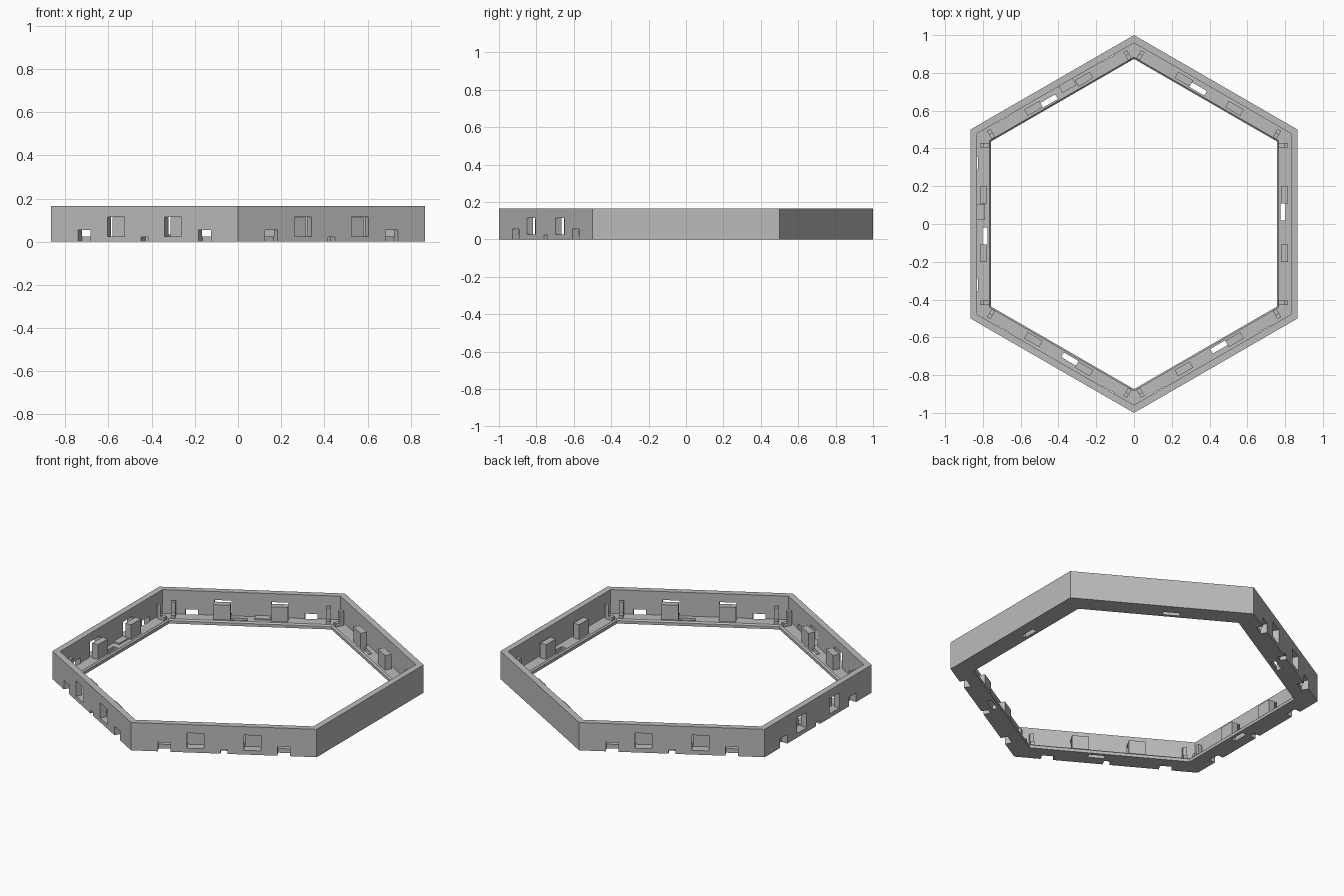
import bpy, bmesh
from math import radians, cos
from mathutils import Matrix, Vector

cube = bpy.data.objects.get("Cube")
if cube:
    bpy.data.objects.remove(cube, do_unlink=True)

HEIGHT, OUTER, WALL, INNER, FLOOR = 0.165, 0.866, 0.83, 0.757, 0.025
ALL_SIDES = [0, 60, 120, 180, 240, 300]
OPEN_SIDES = [120, 180, 240, 300]

grey = bpy.data.materials.new("plain grey")
grey.use_nodes = True
grey.diffuse_color = (0.5, 0.5, 0.5, 1)
grey.node_tree.nodes["Principled BSDF"].inputs["Base Color"].default_value = (0.5, 0.5, 0.5, 1)


def finish(name, bm):
    bmesh.ops.recalc_face_normals(bm, faces=bm.faces)
    mesh = bpy.data.meshes.new(name)
    bm.to_mesh(mesh)
    bm.free()
    mesh.materials.append(grey)
    obj = bpy.data.objects.new(name, mesh)
    bpy.context.collection.objects.link(obj)
    return obj


def add_box(bm, angle, radial, along, vertical):
    """Box placed by distance from the centre, position along a side, and height."""
    spans = (radial, along, vertical)
    centre = Vector([(a + b) / 2 for a, b in spans])
    size = [b - a for a, b in spans]
    matrix = (Matrix.Rotation(radians(angle), 4, "Z") @ Matrix.Translation(centre)
              @ Matrix.Diagonal((*size, 1)))
    bmesh.ops.create_cube(bm, size=1, matrix=matrix)


def mirrored(centre, width):
    return [(s * centre - width / 2, s * centre + width / 2) for s in (-1, 1)]


# Hexagonal frame: thin wall with an inward floor lip
profile = [(OUTER, 0), (OUTER, HEIGHT), (WALL, HEIGHT), (WALL, FLOOR),
           (INNER + 0.008, FLOOR), (INNER, FLOOR - 0.008), (INNER, 0)]
bm = bmesh.new()
rings = []
for angle in ALL_SIDES:
    turn = Matrix.Rotation(radians(angle + 30), 3, "Z")
    rings.append([bm.verts.new(turn @ Vector((r / cos(radians(30)), 0, z))) for r, z in profile])
for i, ring in enumerate(rings):
    after = rings[(i + 1) % len(rings)]
    for j in range(len(profile)):
        k = (j + 1) % len(profile)
        bm.faces.new((ring[j], after[j], after[k], ring[k]))
frame = finish("hexagon_frame", bm)

# Openings: a floor slot on every side, windows and notches on the open sides
bm = bmesh.new()
for angle in ALL_SIDES:
    add_box(bm, angle, (0.775, 0.803), (0.018, 0.11), (-0.1, 0.06))
for angle in OPEN_SIDES:
    for span in mirrored(0.153, 0.092):
        add_box(bm, angle, (WALL - 0.003, 0.95), span, (FLOOR, 0.115))
    for span in mirrored(0.322, 0.068):
        add_box(bm, angle, (WALL - 0.003, 0.95), span, (-0.1, 0.054))
    add_box(bm, angle, (WALL - 0.003, 0.95), (-0.018, 0.018), (-0.1, 0.022))
cutter = finish("opening_cutter", bm)
cutter.hide_render = True
cut = frame.modifiers.new("openings", "BOOLEAN")
cut.operation, cut.solver, cut.object = "DIFFERENCE", "EXACT", cutter
bpy.context.view_layer.objects.active = frame
bpy.ops.object.modifier_apply(modifier=cut.name)
bpy.data.objects.remove(cutter, do_unlink=True)

# Upright tabs standing just inside the wall
bm = bmesh.new()
for angle in ALL_SIDES:
    for span in mirrored(0.155, 0.092):
        add_box(bm, angle, (0.777, 0.815), span, (0.015, 0.112))
finish("wall_tabs", bm)

# Corner clips: a tall post with a low foot
bm = bmesh.new()
for angle in ALL_SIDES:
    for span in mirrored(0.417, 0.022):
        add_box(bm, angle, (0.793, 0.816), span, (0.015, 0.11))
        add_box(bm, angle, (0.766, 0.793), span, (0.015, 0.045))
finish("corner_clips", bm)

# Low pads on the lip beside the slots
bm = bmesh.new()
for angle in (120, 180):
    add_box(bm, angle, (0.79, WALL), (-0.105, -0.02), (0.015, 0.033))
finish("lip_pads", bm)
